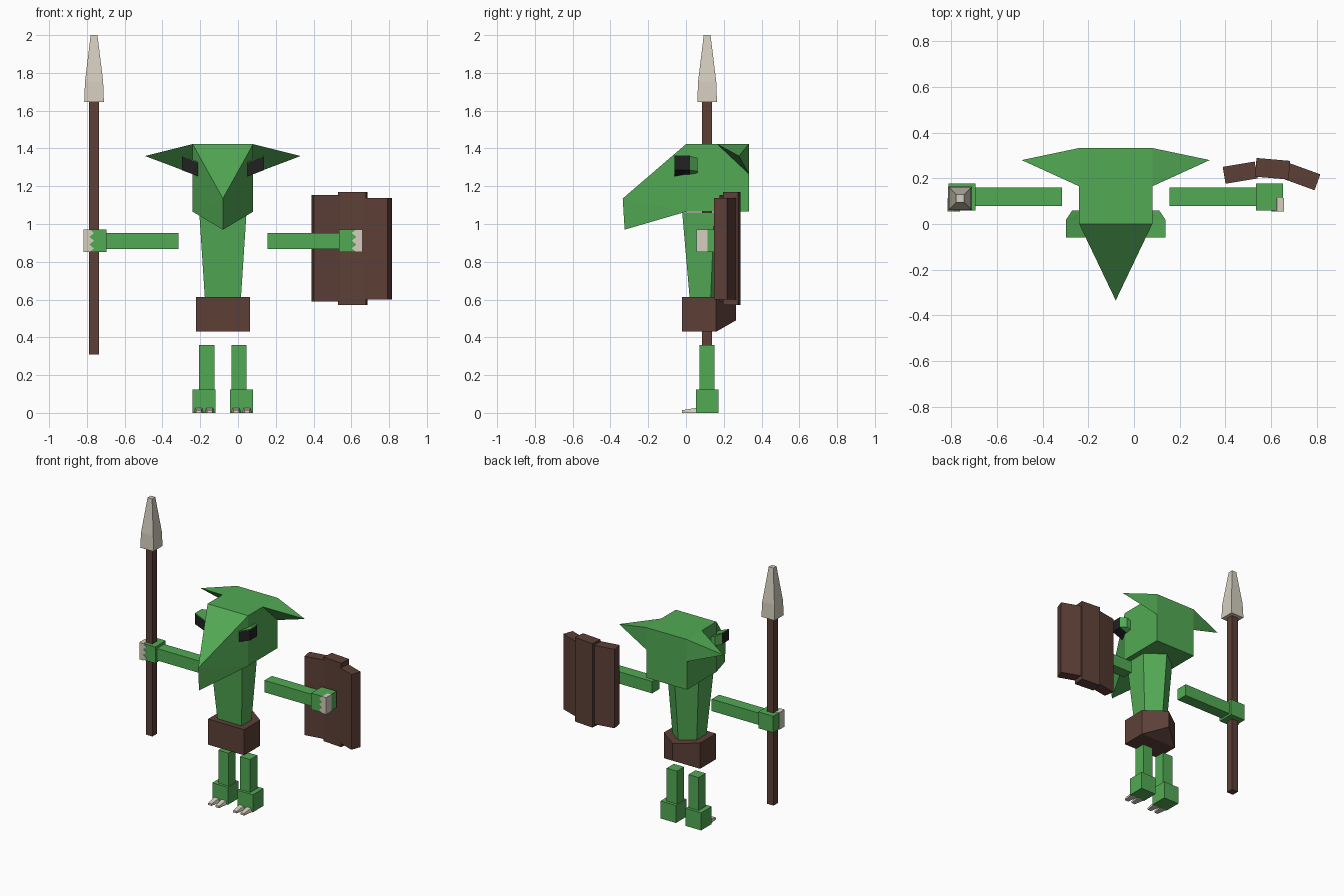
import bpy, bmesh, math
from mathutils import Matrix

if "Cube" in bpy.data.objects:
    bpy.data.objects.remove(bpy.data.objects["Cube"])

CX = -0.08  # symmetry line of the body


def material(name, rgb):
    m = bpy.data.materials.new(name)
    m.diffuse_color = (*rgb, 1)
    m.use_nodes = True
    m.node_tree.nodes["Principled BSDF"].inputs["Base Color"].default_value = m.diffuse_color
    return m


GREEN = material("green_skin", (0.085, 0.40, 0.09))
BROWN = material("brown_wood", (0.109, 0.051, 0.038))
PALE = material("pale_bone", (0.66, 0.62, 0.52))
DARK = material("dark_eye", (0.015, 0.015, 0.015))


def hull(name, pts, mat):
    """Flat faced convex solid through a few points."""
    bm = bmesh.new()
    for p in pts:
        bm.verts.new(p)
    bmesh.ops.convex_hull(bm, input=bm.verts)
    bmesh.ops.dissolve_limit(bm, angle_limit=0.01, verts=bm.verts, edges=bm.edges)
    bmesh.ops.recalc_face_normals(bm, faces=bm.faces)
    me = bpy.data.meshes.new(name)
    bm.to_mesh(me)
    bm.free()
    me.materials.append(mat)
    ob = bpy.data.objects.new(name, me)
    bpy.context.collection.objects.link(ob)
    return ob


def box(name, x, y, z, mat):
    return hull(name, [(a, b, c) for a in x for b in y for c in z], mat)


def pair(name, pts, mat):
    """Left and right copies; u is measured outward from the body centre."""
    for side, s in (("right", 1), ("left", -1)):
        hull(f"{side}_{name}", [(CX + s * u, y, z) for u, y, z in pts], mat)


def block(u, y, z):
    return [(a, b, c) for a in u for b in y for c in z]


def ring(hw, front, side, ridge, z, ridge_z):
    """Five sided body section with a ridge down the back."""
    return [(CX - hw, front, z), (CX + hw, front, z), (CX - hw, side, z),
            (CX + hw, side, z), (CX, ridge, ridge_z)]


# Torso and loincloth
hull("torso", ring(0.095, 0.02, 0.13, 0.20, 0.60, 0.60)
     + ring(0.125, -0.02, 0.15, 0.245, 1.06, 1.06), GREEN)
hull("loincloth", ring(0.143, -0.02, 0.16, 0.265, 0.43, 0.49)
     + ring(0.143, -0.02, 0.16, 0.265, 0.613, 0.613), BROWN)

# Head and pointed snout
box("head", (CX - 0.16, CX + 0.16), (0, 0.333), (1.065, 1.423), GREEN)
hull("snout", [(CX + s * 0.16, 0, z) for s in (-1, 1) for z in (1.065, 1.423)]
     + [(CX, -0.335, 1.135), (CX, -0.325, 0.97)], GREEN)

# Ears
pair("ear", [(0.16, 0.333, 1.423), (0.16, 0.165, 1.423), (0.16, 0.333, 1.265),
             (0.412, 0.28, 1.36)], GREEN)

# Eyes, with a green lid over the top and a green socket behind
section = [(0.217, 1.36), (0.125, 1.322), (0.125, 1.25), (0.217, 1.285)]
pair("eye", [(u, y, z) for u, z in section for y in (-0.06, 0.02)], DARK)
pair("eyelid", [(u, y, z + d) for u, z in section[:2] for y in (-0.06, 0.02)
                for d in (0, 0.004)], GREEN)
pair("eye_socket", [(u, 0.02, z) for u, z in section]
     + [(u, 0.06, z) for u, z in ((0.19, 1.35), (0.125, 1.325), (0.125, 1.26), (0.19, 1.28))],
     GREEN)

# Arms, hands and curled claws
pair("arm", block((0.235, 0.62), (0.078, 0.16), (0.867, 0.952)), GREEN)
pair("hand", block((0.615, 0.733), (0.06, 0.178), (0.853, 0.97)), GREEN)
pair("hand_claw_base", block((0.706, 0.738), (0.055, 0.115), (0.851, 0.972)), PALE)
for i in range(3):
    z = 0.871 + 0.0405 * i
    pair(f"hand_claw_{i + 1}", [(u, y, z + d) for y in (0.055, 0.115)
                                for u, d in ((0.706, -0.02), (0.706, 0.02), (0.682, 0))], PALE)

# Legs, feet and toes
pair("leg", block((0.045, 0.126), (0.072, 0.152), (0.12, 0.36)), GREEN)
pair("foot", block((0.038, 0.16), (0.053, 0.173), (0, 0.125)), GREEN)
for i, u in enumerate((0.07, 0.128)):
    pair(f"toe_claw_{i + 1}", [(u + s * 0.026, 0.06, 0) for s in (-1, 1)]
         + [(u + s * 0.018, 0.06, 0.028) for s in (-1, 1)]
         + [(u + s * 0.014, -0.02, z) for s in (-1, 1) for z in (0, 0.014)], PALE)

# Spear
SX, SY = -0.762, 0.112
box("spear_shaft", (SX - 0.026, SX + 0.026), (SY - 0.026, SY + 0.026), (0.31, 1.66), BROWN)
hull("spear_head", [(SX + a * r, SY + b * r, z)
                    for r, z in ((0.052, 1.647), (0.048, 1.755), (0.018, 2.0))
                    for a in (-1, 1) for b in (-1, 1)], PALE)

# Shield made of three angled planks
for i, (x, y, deg, w, t, z0, z1) in enumerate((
        (0.465, 0.225, 9.5, 0.142, 0.075, 0.59, 1.153),
        (0.607, 0.242, -5, 0.148, 0.082, 0.57, 1.17),
        (0.737, 0.207, -20, 0.142, 0.074, 0.60, 1.137))):
    ob = box(f"shield_plank_{i + 1}", (-w / 2, w / 2), (-t / 2, t / 2), (z0, z1), BROWN)
    ob.data.transform(Matrix.Translation((x, y, 0)) @ Matrix.Rotation(math.radians(deg), 4, 'Z'))
